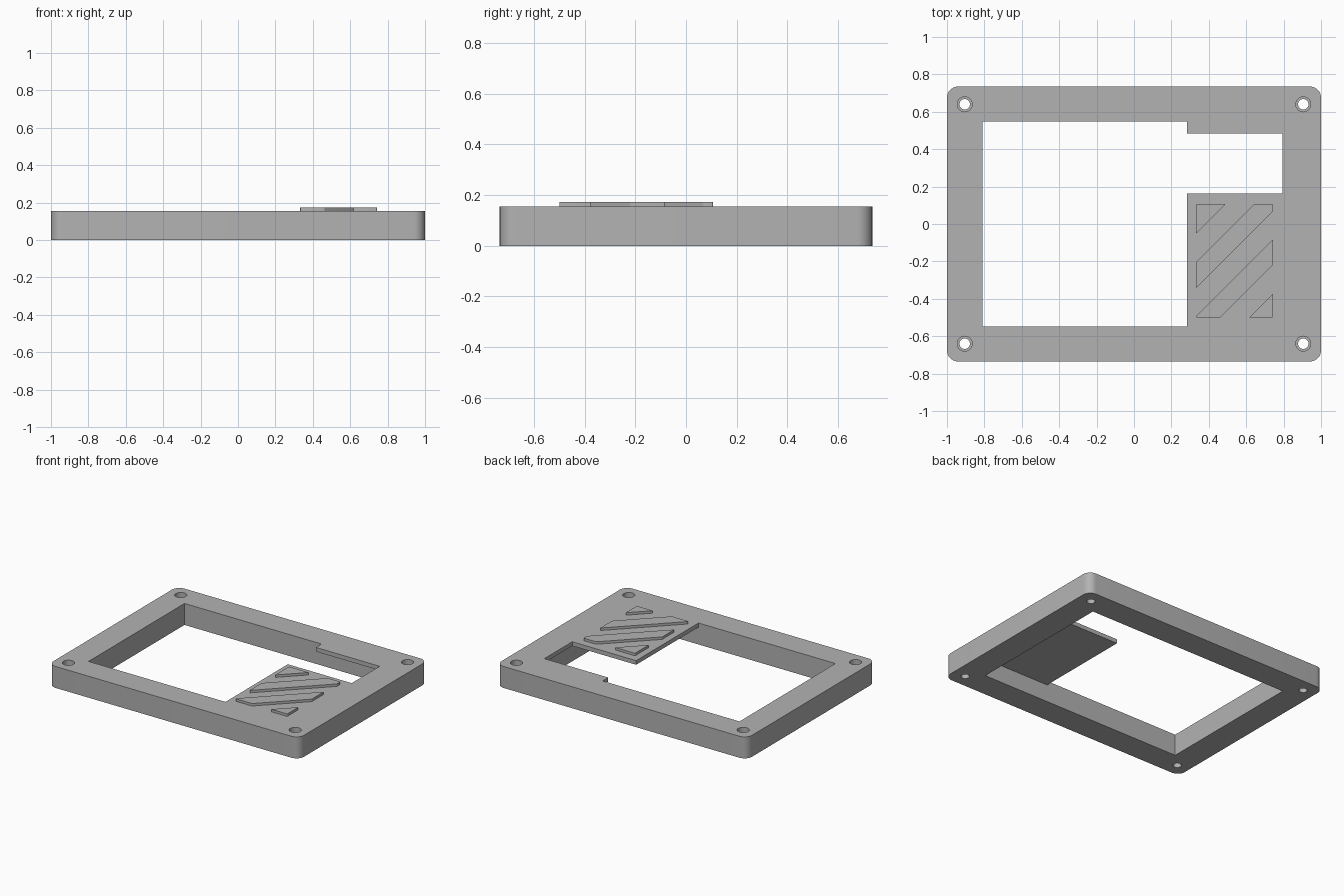
import bpy
import bmesh
from mathutils import Vector

if "Cube" in bpy.data.objects:
    bpy.data.objects.remove(bpy.data.objects["Cube"], do_unlink=True)

HALF_X, HALF_Y, TOP = 1.0, 0.735, 0.155
LIP = 0.03            # thickness of the top plate
OPEN_X, OPEN_Y = 0.81, 0.547

grey = bpy.data.materials.new("plain grey")
grey.use_nodes = True
colour = (0.45, 0.45, 0.45, 1)
grey.diffuse_color = colour
grey.node_tree.nodes["Principled BSDF"].inputs["Base Color"].default_value = colour


def rect(x0, x1, y0, y1):
    return [(x0, y0), (x1, y0), (x1, y1), (x0, y1)]


def prism(name, outline, z0, z1, radius=0, segments=8, keep=()):
    """Extrude an outline; keep lists (direction, lo, hi) bands to trim it to."""
    bm = bmesh.new()
    bm.faces.new([bm.verts.new((x, y, z0)) for x, y in outline])
    for normal, limit in keep:
        n = Vector(normal)
        bmesh.ops.bisect_plane(bm, geom=bm.verts[:] + bm.edges[:] + bm.faces[:],
                               plane_co=n * limit / n.length_squared,
                               plane_no=n, clear_outer=True)
    ext = bmesh.ops.extrude_face_region(bm, geom=bm.faces[:])
    up = [g for g in ext["geom"] if isinstance(g, bmesh.types.BMVert)]
    bmesh.ops.translate(bm, verts=up, vec=(0, 0, z1 - z0))
    if radius:
        upright = [e for e in bm.edges
                   if abs(e.verts[0].co.z - e.verts[1].co.z) > 0.001]
        bmesh.ops.bevel(bm, geom=upright, offset=radius, segments=segments,
                        profile=0.5, affect='EDGES')
    bmesh.ops.recalc_face_normals(bm, faces=bm.faces[:])
    mesh = bpy.data.meshes.new(name)
    bm.to_mesh(mesh)
    bm.free()
    obj = bpy.data.objects.new(name, mesh)
    bpy.context.collection.objects.link(obj)
    mesh.materials.append(grey)
    return obj


def cylinder(name, x, y, r, z0, z1):
    bpy.ops.mesh.primitive_cylinder_add(vertices=32, radius=r, depth=z1 - z0,
                                        location=(x, y, (z0 + z1) / 2))
    obj = bpy.context.object
    obj.name = name
    obj.data.materials.append(grey)
    return obj


def smooth(obj):
    bpy.ops.object.select_all(action='DESELECT')
    obj.select_set(True)
    bpy.context.view_layer.objects.active = obj
    bpy.ops.object.shade_smooth_by_angle(angle=0.6)


# Frame body with rounded corners
frame = prism("frame", rect(-HALF_X, HALF_X, -HALF_Y, HALF_Y), 0, TOP, 0.06)

# Cavity below the top plate, then the stepped window through it
cutters = [prism("cavity_cutter", rect(-OPEN_X, OPEN_X, -OPEN_Y, OPEN_Y),
                 -0.1, TOP - LIP)]
window = [(-OPEN_X, -OPEN_Y), (0.283, -OPEN_Y), (0.283, 0.164), (0.793, 0.164),
          (0.793, 0.483), (0.283, 0.483), (0.283, OPEN_Y), (-OPEN_X, OPEN_Y)]
cutters.append(prism("window_cutter", window, 0.08, 0.3))

# Counterbored screw holes in the corners
for sx in (-1, 1):
    for sy in (-1, 1):
        x, y = sx * 0.905, sy * 0.64
        cutters.append(cylinder("hole_cutter", x, y, 0.028, -0.1, 0.3))
        cutters.append(cylinder("counterbore_cutter", x, y, 0.04, 0.06, 0.3))

for cutter in cutters:
    cutter.hide_render = True
    mod = frame.modifiers.new(cutter.name, 'BOOLEAN')
    mod.operation = 'DIFFERENCE'
    mod.solver = 'EXACT'
    mod.object = cutter

# Bake the cuts and drop the cutters
bpy.context.view_layer.update()
baked = bpy.data.meshes.new_from_object(
    frame.evaluated_get(bpy.context.evaluated_depsgraph_get()))
frame.modifiers.clear()
frame.data = baked
for cutter in cutters:
    bpy.data.objects.remove(cutter, do_unlink=True)
smooth(frame)

# Raised diagonal stripes: bands of y - x within one rectangle
panel = rect(0.332, 0.743, -0.5, 0.107)
bands = [(-0.383, 1), (-0.675, -0.535), (-0.962, -0.825), (-2, -1.115)]
for i, (low, high) in enumerate(bands):
    stripe = prism(f"raised_stripe_{i + 1}", panel, TOP - 0.005, TOP + 0.018,
                   0.006, 4, keep=[((-1, 1, 0), high), ((1, -1, 0), -low)])
    smooth(stripe)
